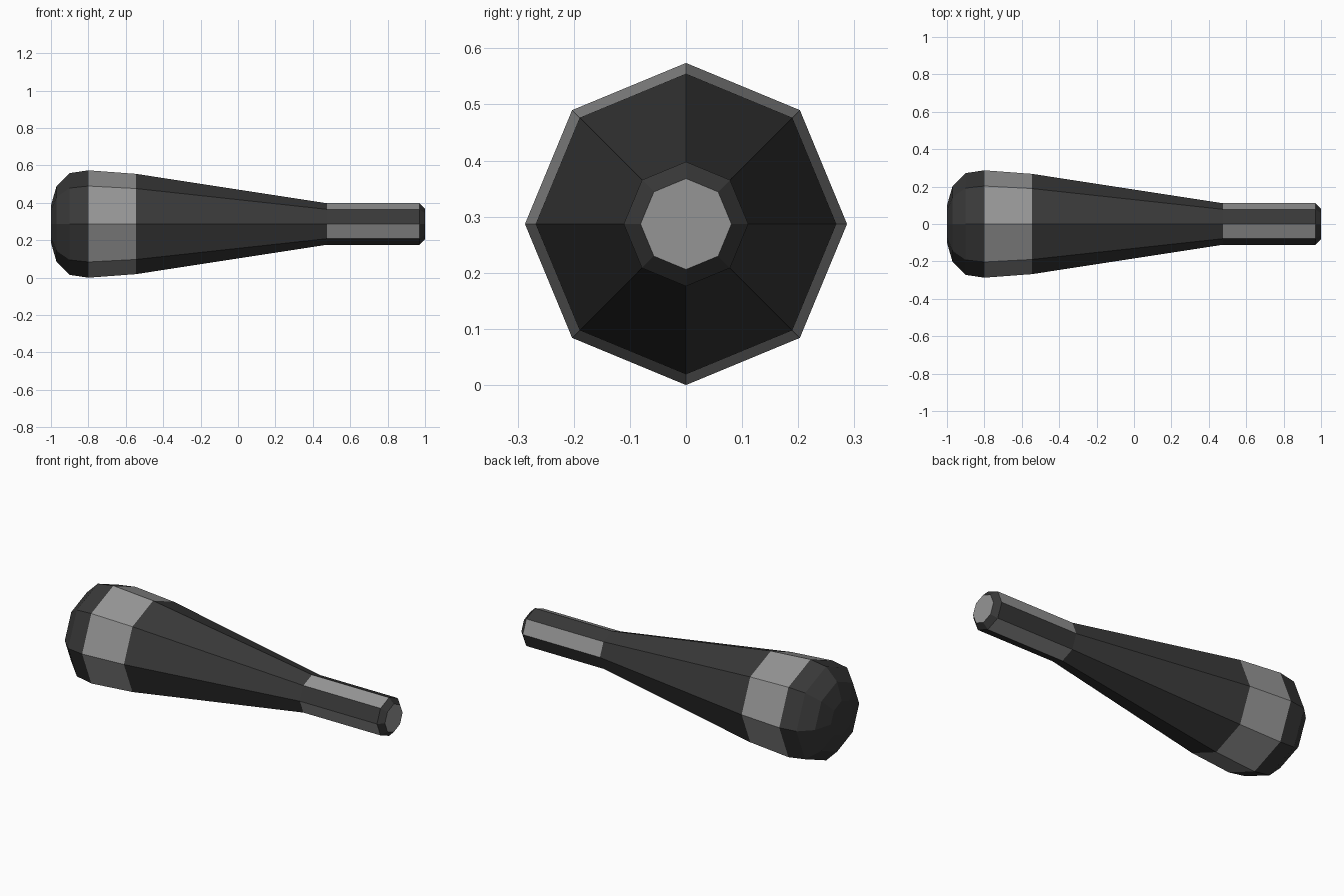
import bpy
import bmesh
from math import cos, sin, pi

cube = bpy.data.objects.get("Cube")
if cube:
    bpy.data.objects.remove(cube)

SIDES = 8
AXIS_Z = 0.287


def material(name, value):
    mat = bpy.data.materials.new(name)
    colour = (value, value, value, 1)
    mat.use_nodes = True
    mat.diffuse_color = colour
    mat.node_tree.nodes["Principled BSDF"].inputs["Base Color"].default_value = colour
    return mat


dark = material("dark grey", 0.04)
light = material("light grey", 0.3)


def lathe(name, profile, paint, start_cap=None, end_cap=None):
    """Eight-sided solid along x; paint(side) picks each side's material."""
    bm = bmesh.new()
    rings = []
    for x, r in profile:
        rings.append([bm.verts.new((x, r * sin(2 * pi * i / SIDES), r * cos(2 * pi * i / SIDES)))
                      for i in range(SIDES)])
    for a, b in zip(rings, rings[1:]):
        for i in range(SIDES):
            j = (i + 1) % SIDES
            bm.faces.new((a[i], a[j], b[j], b[i])).material_index = paint(i)
    for ring, index in ((rings[0], start_cap), (rings[-1], end_cap)):
        if index is not None:
            bm.faces.new(ring).material_index = index
    bmesh.ops.recalc_face_normals(bm, faces=bm.faces)
    # Open sections: make sure the sides face away from the axis
    for f in bm.faces:
        c = f.calc_center_median()
        outward = f.normal.y * c.y + f.normal.z * c.z
        if len(f.verts) == 4 and outward < 0:
            f.normal_flip()
    mesh = bpy.data.meshes.new(name)
    bm.to_mesh(mesh)
    bm.free()
    mesh.materials.append(dark)
    mesh.materials.append(light)
    obj = bpy.data.objects.new(name, mesh)
    obj.location.z = AXIS_Z
    bpy.context.collection.objects.link(obj)
    return obj


def all_dark(side):
    return 0


def all_light(side):
    return 1


def striped(side):
    return side % 2


# Rounded head, light band, long taper
lathe("rounded_head", [(-1, 0.1), (-0.97, 0.203), (-0.9, 0.272), (-0.8, 0.287)],
      all_dark, start_cap=0)
lathe("head_band", [(-0.8, 0.287), (-0.545, 0.268)], all_light)
lathe("tapered_body", [(-0.545, 0.268), (0.475, 0.111)], all_dark)

# Striped grip with a chamfered light end
lathe("striped_grip", [(0.475, 0.111), (0.97, 0.111)], striped)
lathe("grip_end", [(0.97, 0.111), (1, 0.081)], all_dark, end_cap=1)
